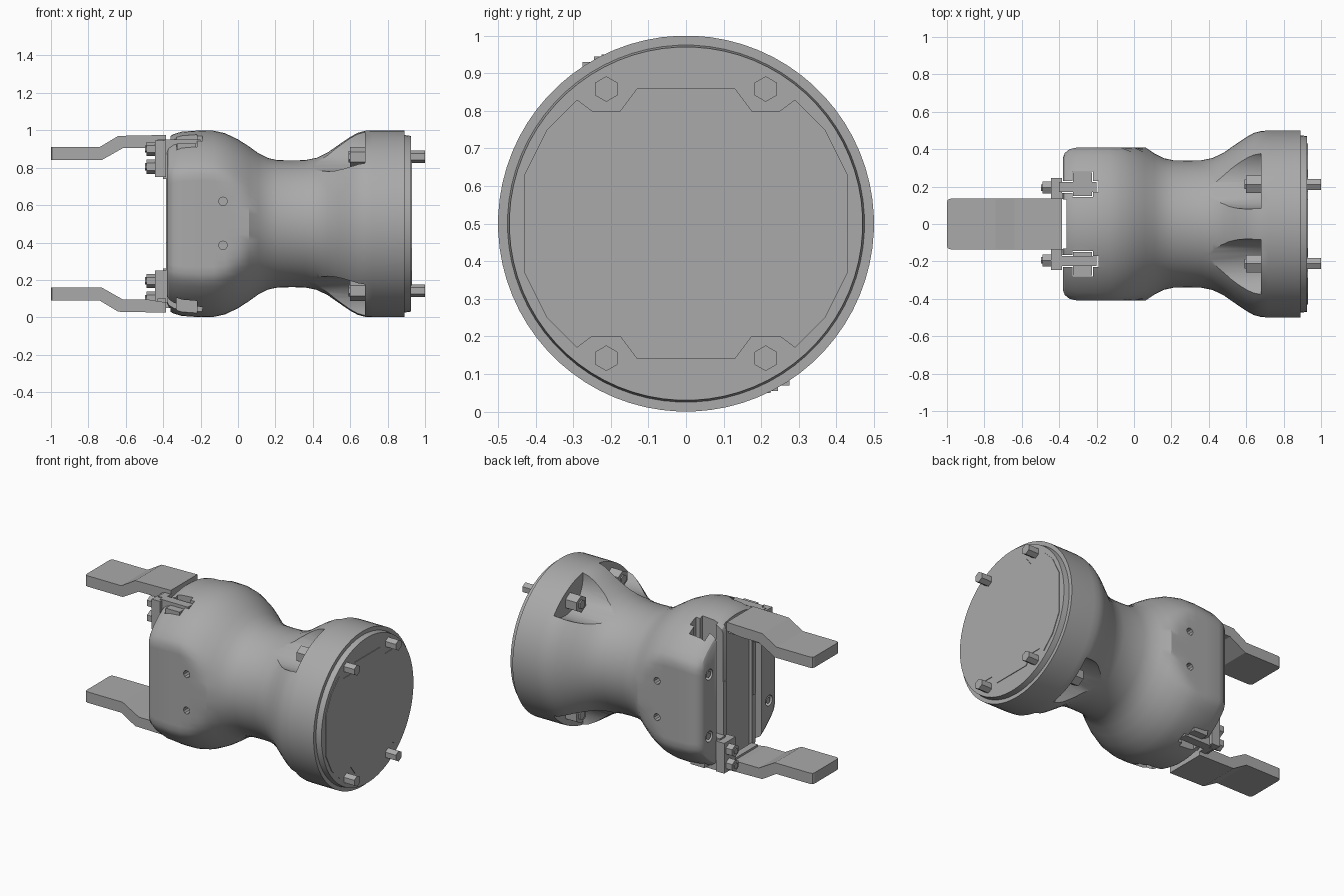
import bpy, bmesh, math
from mathutils import Matrix, Vector

if "Cube" in bpy.data.objects:
    bpy.data.objects.remove(bpy.data.objects["Cube"])

metal = bpy.data.materials.new("grey metal")
metal.use_nodes = True
GREY = (0.4, 0.4, 0.4, 1)
metal.diffuse_color = GREY
metal.node_tree.nodes["Principled BSDF"].inputs["Base Color"].default_value = GREY
MID = 0.5  # height of the long axis


def finish(name, bm, smooth=None):
    bmesh.ops.recalc_face_normals(bm, faces=bm.faces)
    mesh = bpy.data.meshes.new(name)
    bm.to_mesh(mesh)
    bm.free()
    ob = bpy.data.objects.new(name, mesh)
    bpy.context.collection.objects.link(ob)
    mesh.materials.append(metal)
    if smooth:
        activate(ob)
        bpy.ops.object.shade_smooth_by_angle(angle=math.radians(smooth))
    return ob


def activate(ob):
    bpy.ops.object.select_all(action='DESELECT')
    ob.select_set(True)
    bpy.context.view_layer.objects.active = ob


def add_box(bm, lo, hi):
    lo, hi = Vector(lo), Vector(hi)
    m = Matrix.Translation((lo + hi) / 2) @ Matrix.Diagonal((hi - lo).to_4d())
    bmesh.ops.create_cube(bm, size=1, matrix=m)


def add_rod(bm, start, end, r, sides=6):
    a, b = Vector(start), Vector(end)
    rot = (b - a).to_track_quat('Z', 'Y').to_matrix().to_4x4()
    bmesh.ops.create_cone(bm, cap_ends=True, segments=sides, radius1=r, radius2=r,
                          depth=(b - a).length, matrix=Matrix.Translation((a + b) / 2) @ rot)


def add_prism(bm, pts, offset):
    face = bm.faces.new([bm.verts.new(p) for p in pts])
    ext = bmesh.ops.extrude_face_region(bm, geom=[face])
    bmesh.ops.translate(bm, vec=offset, verts=[v for v in ext["geom"] if isinstance(v, bmesh.types.BMVert)])


def cut(target, bm):
    cutter = finish("cutter", bm)
    cutter.hide_render = True
    mod = target.modifiers.new("cut", 'BOOLEAN')
    mod.operation, mod.solver, mod.object = 'DIFFERENCE', 'EXACT', cutter
    activate(target)
    bpy.ops.object.modifier_apply(modifier=mod.name)
    bpy.data.objects.remove(cutter)


# Body: waisted turned shell whose head is flattened on both sides (x, radius, half width)
PROFILE = [(-.38, .445, .355), (-.37, .465, .38), (-.345, .48, .40), (-.30, .493, .41), (-.2, .5, .41),
           (-.13, .498, .41), (-.07, .485, .41), (0, .452, .41), (.06, .413, .41), (.11, .377, .41),
           (.16, .352, .41), (.21, .341, .41), (.29, .339, .41), (.36, .341, .41), (.42, .353, .41),
           (.48, .382, .41), (.54, .424, .5), (.6, .465, .5), (.64, .487, .5), (.68, .498, .5),
           (.72, .5, .5), (.89, .5, .5), (.89, .475, .5), (.925, .47, .5)]
SIDES = 72
bm = bmesh.new()
rings = []
for x, r, w in PROFILE:
    ring = []
    for i in range(SIDES):
        a = math.tau * (i + .5) / SIDES
        ring.append(bm.verts.new((x, max(-w, min(w, r * math.cos(a))), MID + r * math.sin(a))))
    rings.append(ring)
for p, q in zip(rings, rings[1:]):
    for i in range(SIDES):
        j = (i + 1) % SIDES
        bm.faces.new((p[i], p[j], q[j], q[i]))
bm.faces.new(rings[0])
bm.faces.new(rings[-1])
body = finish("gripper_body", bm)

# Scooped bolt pockets behind the flange
for sy in (-1, 1):
    for sz in (-1, 1):
        bm = bmesh.new()
        add_rod(bm, (.36, sy * .26, MID + sz * .46), (.68, sy * .26, MID + sz * .46), .18, 32)
        cut(body, bm)

# Cross-shaped guide slots, front recess, and screw holes
for s in (-1, 1):
    outline = [(-.45, .165), (-.33, .165), (-.33, .145), (-.22, .145), (-.22, .17), (-.19, .17),
               (-.19, .23), (-.22, .23), (-.22, .28), (-.33, .28), (-.33, .23), (-.45, .23)]
    bm = bmesh.new()
    add_prism(bm, [(x, s * y, -.1) for x, y in outline], (0, 0, 1.2))
    cut(body, bm)
    bm = bmesh.new()
    for z in (.385, .62):
        add_rod(bm, (-.08, s * .36, z), (-.08, s * .5, z), .023, 10)
    for z in (.3, .7):
        add_rod(bm, (-.45, s * .305, z), (-.35, s * .305, z), .035, 12)
    cut(body, bm)
bm = bmesh.new()
add_box(bm, (-.5, -.13, -.1), (-.36, .13, 1.1))
cut(body, bm)
activate(body)
bpy.ops.object.shade_smooth_by_angle(angle=math.radians(32))

# Recessed screws in the front face
bm = bmesh.new()
for y in (-.305, .305):
    for z in (.3, .7):
        add_rod(bm, (-.375, y, z), (-.345, y, z), .022)
finish("face_screws", bm)

# Thin end cover with notched corners around the bolts
quarter = [(.13, .36), (.175, .30), (.25, .30), (.29, .33), (.37, .25), (.43, .13)]
loop = quarter + [(y, -z) for y, z in reversed(quarter)]
loop += [(-y, -z) for y, z in loop]
bm = bmesh.new()
add_prism(bm, [(.924, y, MID + z) for y, z in loop], (.005, 0, 0))
finish("end_cover", bm)

# Flange bolts: hex head in the pocket, shank out of the end
for sy, side in ((-1, "front"), (1, "back")):
    for sz, level in ((-1, "lower"), (1, "upper")):
        y, z = sy * .212, MID + sz * .358
        bm = bmesh.new()
        add_rod(bm, (.6, y, z), (.69, y, z), .054)
        add_rod(bm, (.69, y, z), (1, y, z), .034)
        add_rod(bm, (.592, y, z), (.6, y, z), .03)
        finish(f"{level}_{side}_bolt", bm)

# Fingers with carriers: the lower set is the upper one turned about the long axis
FINGER = [(-1, .91), (-.74, .91), (-.64, .97), (-.385, .975), (-.385, .92), (-.48, .905),
          (-.615, .905), (-.73, .84), (-1, .84)]
for turn, level in ((0, "upper"), (math.pi, "lower")):
    place = Matrix.Translation((0, 0, MID)) @ Matrix.Rotation(turn, 4, 'X') @ Matrix.Translation((0, 0, -MID))

    def put(name, bm):
        bmesh.ops.transform(bm, matrix=place, verts=bm.verts)
        return finish(name, bm)

    bm = bmesh.new()
    add_prism(bm, [(x, -.135, z) for x, z in FINGER], (0, .27, 0))
    # Round the corners of the tip
    tips = [e for e in bm.edges if all(v.co.x < -.99 for v in e.verts)
            and abs(e.verts[0].co.y - e.verts[1].co.y) < .01]
    bmesh.ops.bevel(bm, geom=tips, offset=.018, segments=2, affect='EDGES', profile=.5)
    put(level + "_finger", bm)

    bm = bmesh.new()
    add_box(bm, (-.445, -.245, .75), (-.385, -.13, .945))
    add_box(bm, (-.43, -.2, .9), (-.385, .12, .95))
    put(level + "_carrier", bm)

    bm = bmesh.new()
    add_box(bm, (-.40, -.225, .74), (-.2, -.17, .95))
    add_box(bm, (-.325, -.275, .74), (-.225, -.15, .93))
    add_box(bm, (-.385, -.165, .4), (-.345, -.135, .92))
    put(level + "_slider", bm)

    bm = bmesh.new()
    for z in (.805, .9):
        add_rod(bm, (-.49, -.195, z), (-.44, -.195, z), .038)
        add_rod(bm, (-.496, -.195, z), (-.49, -.195, z), .02)
    put(level + "_carrier_bolts", bm)
